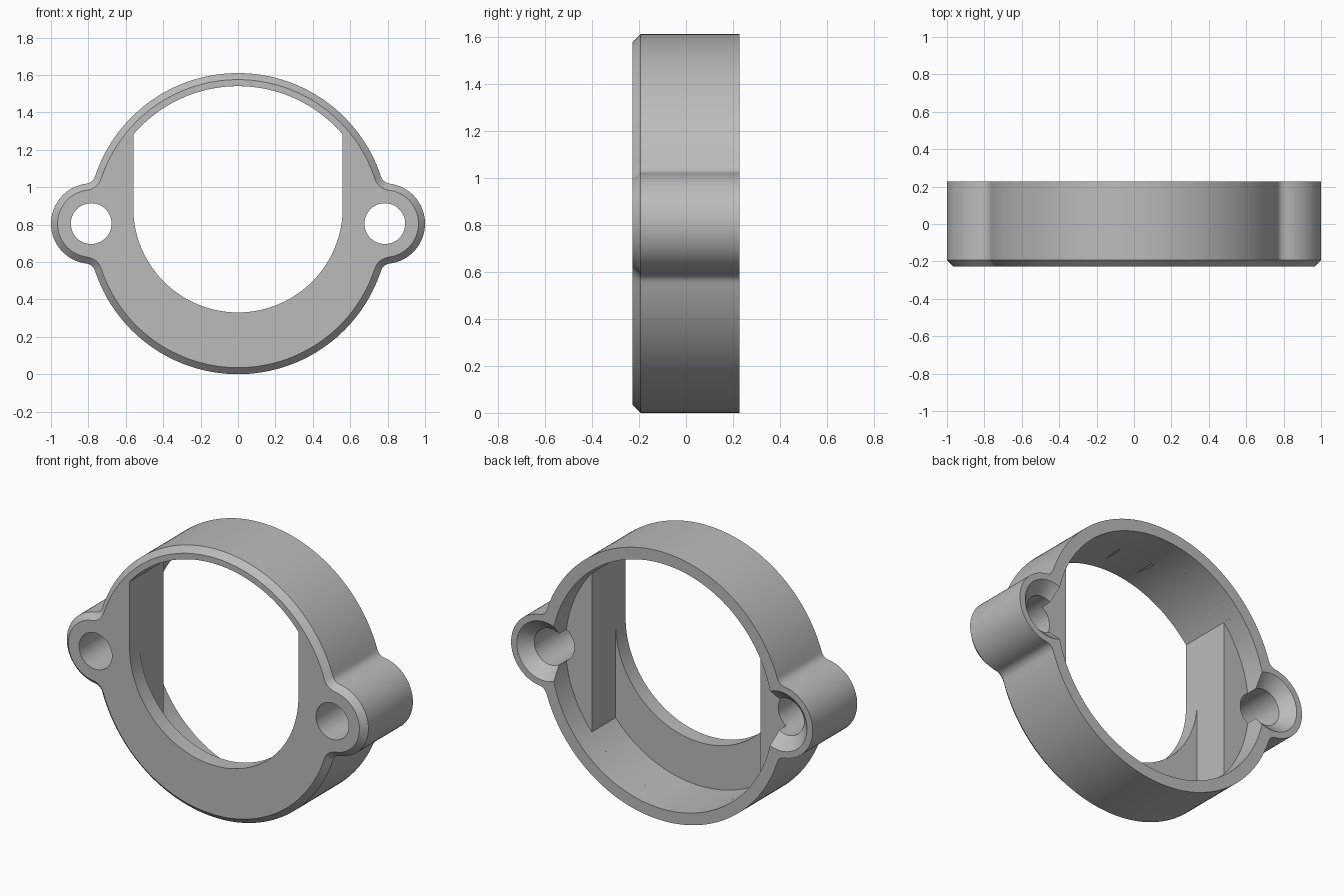
import bpy, bmesh
from math import pi, sin, cos, acos, atan2, sqrt

if "Cube" in bpy.data.objects:
    bpy.data.objects.remove(bpy.data.objects["Cube"])

CZ = 0.805                      # height of the ring axis
R, EAR_X, EAR_R, FIL = 0.805, 0.785, 0.215, 0.055
BORE, FLAT, HOLE = 0.735, 0.56, 0.109
FRONT, BACK = -0.228, 0.228
PLATE_BACK, BLOCK_BACK = -0.133, 0.092

grey = bpy.data.materials.new("plain grey")
grey.diffuse_color = (0.5, 0.5, 0.5, 1)
grey.use_nodes = True
grey.node_tree.nodes["Principled BSDF"].inputs["Base Color"].default_value = grey.diffuse_color


def arc(cx, cz, r, a0, a1, n):
    return [(cx + r * cos(a0 + (a1 - a0) * i / n), cz + r * sin(a0 + (a1 - a0) * i / n))
            for i in range(n + 1)]


def circle(cx, r, n):
    return arc(cx, 0, r, 0, 2 * pi, n)[:-1]


def loft(name, rings):
    """Closed solid through matching outlines, each given as (y, points)."""
    bm = bmesh.new()
    loops = [[bm.verts.new((x, y, z + CZ)) for x, z in pts] for y, pts in rings]
    n = len(loops[0])
    for a, b in zip(loops, loops[1:]):
        for i in range(n):
            j = (i + 1) % n
            bm.faces.new((a[i], a[j], b[j], b[i]))
    bm.faces.new(loops[0])
    bm.faces.new(loops[-1])
    bmesh.ops.recalc_face_normals(bm, faces=bm.faces)
    me = bpy.data.meshes.new(name)
    bm.to_mesh(me)
    bm.free()
    me.materials.append(grey)
    ob = bpy.data.objects.new(name, me)
    bpy.context.collection.objects.link(ob)
    return ob


def outline(inset):
    """Ring with two ears and blended corners, mirrored from one quarter."""
    d1, d2 = R + FIL, EAR_R + FIL
    fx = (d1 * d1 - d2 * d2 + EAR_X ** 2) / (2 * EAR_X)
    fz = sqrt(d1 * d1 - fx * fx)
    ae, ab = atan2(fz, fx - EAR_X), atan2(fz, fx)
    q = arc(EAR_X, 0, EAR_R - inset, 0, ae, 16)
    q += arc(fx, fz, FIL + inset, ae + pi, ab + pi, 8)[1:]
    q += arc(0, 0, R - inset, ab, pi / 2, 32)[1:]
    half = q + [(-x, z) for x, z in q[-2::-1]]
    return half + [(x, -z) for x, z in half[-2:0:-1]]


# housing with a chamfered front rim
body = loft("ring_housing", [(FRONT, outline(0.035)), (FRONT + 0.035, outline(0)),
                             (BACK, outline(0))])

# rear bore, flat-sided pocket, front opening
a0 = acos(FLAT / BORE)
top = arc(0, 0, BORE, a0, pi - a0, 40)
cutters = [
    loft("bore_cutter", [(BLOCK_BACK, circle(0, BORE, 128)), (0.4, circle(0, BORE, 128))]),
]
pocket = top + [(x, -z) for x, z in reversed(top)]
cutters.append(loft("pocket_cutter", [(PLATE_BACK, pocket), (0.15, pocket)]))
opening = top + arc(0, 0.085, FLAT, pi, 2 * pi, 56)
cutters.append(loft("opening_cutter", [(-0.4, opening), (0.0, opening)]))

# countersunk screw holes in both ears
for side in (-1, 1):
    x = side * EAR_X
    cutters.append(loft("screw_hole_cutter", [
        (-0.4, circle(x, HOLE, 48)), (BACK - 0.068, circle(x, HOLE, 48)),
        (BACK + 0.02, circle(x, HOLE + 0.088, 48))]))

bpy.context.view_layer.objects.active = body
for c in cutters:
    c.hide_render = True
    m = body.modifiers.new("cut", 'BOOLEAN')
    m.operation, m.solver, m.object = 'DIFFERENCE', 'EXACT', c
    bpy.ops.object.modifier_apply(modifier=m.name)
for c in cutters:
    bpy.data.objects.remove(c, do_unlink=True)

# smooth curved walls, sharp rims
bpy.ops.object.select_all(action='DESELECT')
body.select_set(True)
bpy.ops.object.shade_smooth_by_angle(angle=0.5)
